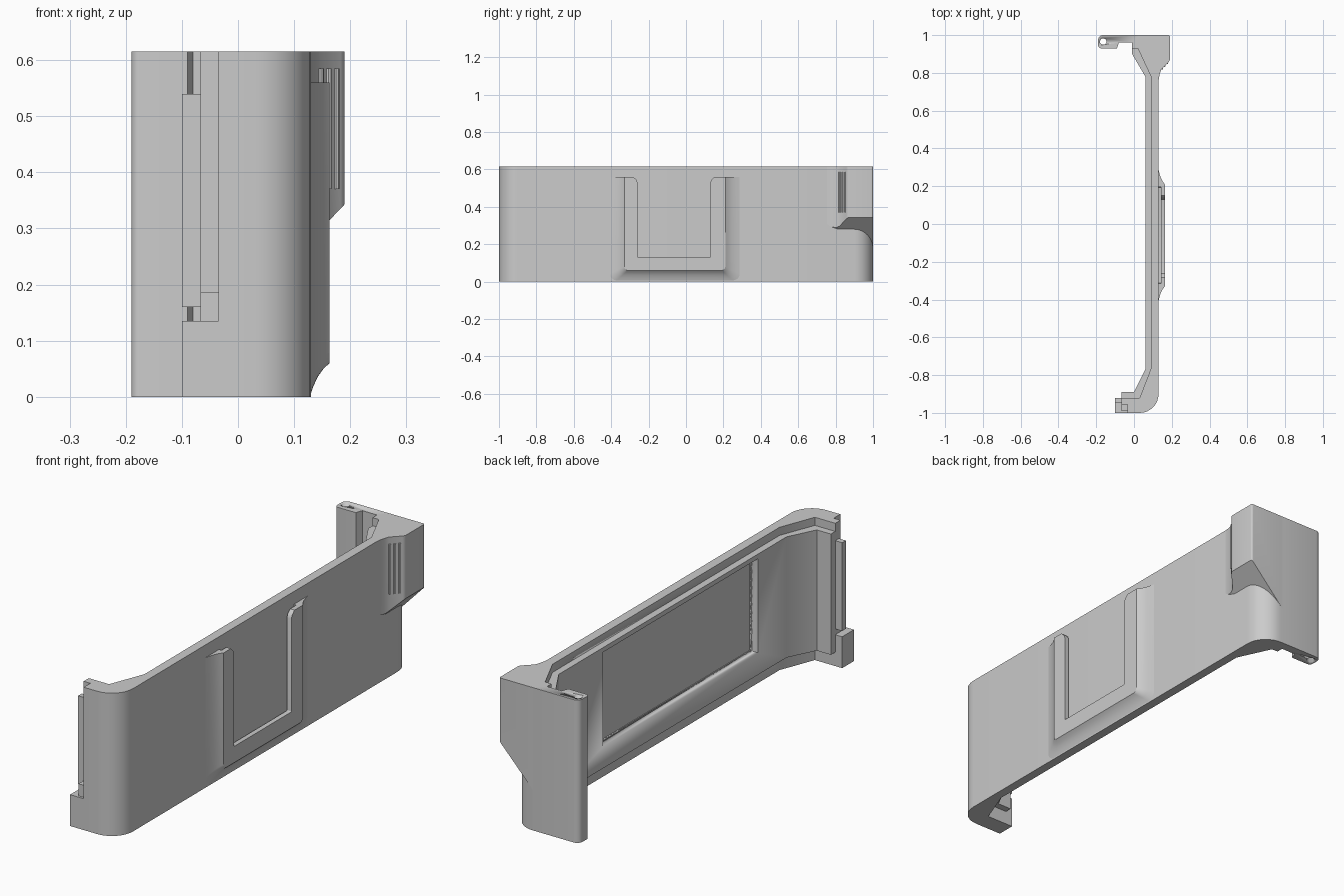
import bpy, bmesh, math

if "Cube" in bpy.data.objects:
    bpy.data.objects.remove(bpy.data.objects["Cube"])

H = 0.615


def finish(bm, name, angle=30):
    bmesh.ops.recalc_face_normals(bm, faces=bm.faces)
    me = bpy.data.meshes.new(name)
    bm.to_mesh(me)
    bm.free()
    ob = bpy.data.objects.new(name, me)
    bpy.context.collection.objects.link(ob)
    bpy.ops.object.select_all(action='DESELECT')
    bpy.context.view_layer.objects.active = ob
    ob.select_set(True)
    bpy.ops.object.shade_smooth_by_angle(angle=math.radians(angle))
    return ob


def prism(name, pts, z0, z1):
    """Extrude a plan outline; z0 may be a function of (x, y)."""
    bm = bmesh.new()
    low = z0 if callable(z0) else (lambda x, y: z0)
    b = [bm.verts.new((x, y, low(x, y))) for x, y in pts]
    t = [bm.verts.new((x, y, z1)) for x, y in pts]
    n = len(pts)
    for i in range(n):
        j = (i + 1) % n
        bm.faces.new((b[i], b[j], t[j], t[i]))
    bm.faces.new(t)
    bm.faces.new(b[::-1])
    return finish(bm, name)


def box(name, x0, x1, y0, y1, z0, z1):
    return prism(name, [(x0, y0), (x1, y0), (x1, y1), (x0, y1)], z0, z1)


def arc(cx, cy, r, a0, a1, n=8):
    return [(cx + r * math.cos(math.radians(a0 + (a1 - a0) * i / n)),
             cy + r * math.sin(math.radians(a0 + (a1 - a0) * i / n))) for i in range(n + 1)]


def cut(ob, cutter):
    cutter.hide_render = True
    m = ob.modifiers.new("cut", 'BOOLEAN')
    m.operation = 'DIFFERENCE'
    m.solver = 'EXACT'
    m.object = cutter
    bpy.context.view_layer.objects.active = ob
    bpy.ops.object.modifier_apply(modifier=m.name)


# Outer shell: long wall with two returning flanges
shell = prism("outer_wall",
              [(-0.035, -1)] + arc(0.03, -0.9, 0.1, -90, 0) + arc(0.03, 0.9, 0.1, 0, 90)
              + arc(-0.165, 0.975, 0.025, 90, 180, 5) + arc(-0.175, 0.945, 0.015, 180, 270, 4)
              + [(-0.09, 0.93), (-0.08, 0.96), (-0.01, 0.96), (-0.01, 0.93), (0.02, 0.93),
                 (0.09, 0.78), (0.09, -0.765), (0.03, -0.92), (-0.035, -0.92)], 0, H)

# Inner liner, set back from the top and bottom edges
liner = prism("inner_liner",
              [(-0.067, -0.925), (0.035, -0.925), (0.098, -0.77), (0.098, 0.79), (0.03, 0.935),
               (-0.01, 0.935), (-0.01, 0.90), (0.06, 0.78), (0.06, -0.77), (0.0, -0.89),
               (-0.067, -0.89)], 0.06, 0.58)

# Window recess and hinge pin hole
window = box("window_cutter", 0.0, 0.101, -0.577, 0.48, 0.154, 0.56)
pin = prism("pin_cutter", arc(-0.163, 0.966, 0.017, 0, 337.5, 15), -0.1, 0.8)
cut(liner, window)
cut(shell, window)
cut(shell, pin)
for c in (window, pin):
    bpy.data.objects.remove(c)

# Free end of the front flange: foot and sliding tongue
box("flange_foot", -0.10, -0.03, -1, -0.92, 0, 0.135)
box("tongue_root", -0.067, -0.03, -0.955, -0.92, 0.13, H)
box("tongue", -0.10, -0.06, -0.945, -0.92, 0.16, 0.54)
prism("tongue_step", [(-0.067, -0.99), (-0.03, -0.99), (-0.03, -0.95), (-0.067, -0.95)], 0.13, 0.187)

# Corner latch housing with sloped underside
prism("latch_housing",
      [(0.02, 1)] + arc(0.182, 0.992, 0.008, 90, 0, 4) + arc(0.165, 0.875, 0.025, 0, -45, 4)
      + [(0.145, 0.82), (0.138, 0.80), (0.132, 0.775), (0.13, 0.755), (0.115, 0.755), (0.09, 0.9)],
      lambda x, y: 0.28 + (x - 0.13) * 1.05 + max(0, 0.79 - y) * 0.8, H)

# Finger grip ridges on the latch
for i in range(3):
    x, y = 0.148 + 0.0135 * i, 0.822 + 0.0145 * i
    prism("grip_ridge", arc(x, y, 0.0055, 0, 315, 7), 0.37, 0.585)


# U-shaped rail: rings swept round the U, flared outside and slotted inside
def ring(yl, yr, zb, r, x, top=0.56, ease=0.0):
    left, right = [], []
    for t in (1, 0.5, 0):
        e = ease * t * t
        left.append((yl - e, top - 0.03 * (1 - t)))
        right.append((yr + e, top - 0.03 * (1 - t)))
    pts = left + arc(yl + r, zb + r, r, 180, 270, 5) + arc(yr - r, zb + r, r, 270, 360, 5) + right[::-1]
    return [(x, y, z) for y, z in pts]


rings = [ring(-0.33 - d, 0.21 + d, 0.06 - 0.7 * d, 0.02 + 0.2 * d, x)
         for d, x in ((0.085, 0.128), (0.06, 0.134), (0.035, 0.142), (0.015, 0.152), (0, 0.163))]
rings += [ring(-0.26, 0.13, 0.13, 0.004, x, ease=0.022) for x in (0.163, 0.142)]
rings += [ring(-0.315, 0.195, 0.085, 0.004, x) for x in (0.142, 0.128)]
bm = bmesh.new()
vs = [[bm.verts.new(p) for p in r] for r in rings]
m = len(vs)
for k in range(m):
    a, b = vs[k], vs[(k + 1) % m]
    for i in range(len(a) - 1):
        bm.faces.new((a[i], a[i + 1], b[i + 1], b[i]))
bm.faces.new([r[0] for r in vs])
bm.faces.new([r[-1] for r in vs][::-1])
finish(bm, "u_rail")
